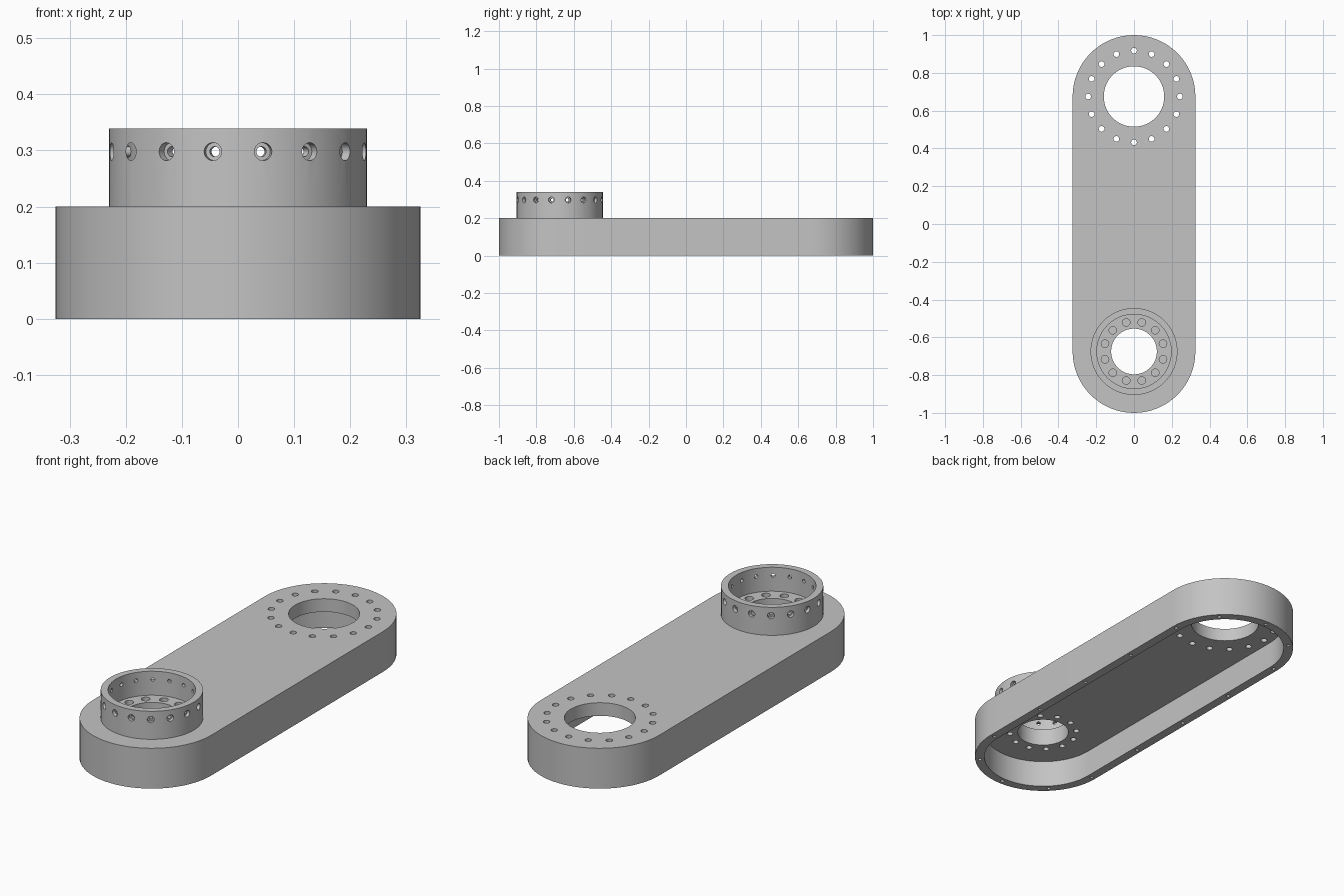
import bpy, bmesh
from math import pi, cos, sin, radians
from mathutils import Matrix, Vector

if "Cube" in bpy.data.objects:
    bpy.data.objects.remove(bpy.data.objects["Cube"], do_unlink=True)

grey = bpy.data.materials.new("plain grey")
grey.use_nodes = True
colour = (0.55, 0.55, 0.55, 1)
grey.diffuse_color = colour
grey.node_tree.nodes["Principled BSDF"].inputs["Base Color"].default_value = colour

END = 0.675          # distance of each arm end centre from the middle
RADIUS = 0.325       # radius of the rounded ends
HEIGHT = 0.2
CAVITY_TOP = 0.135
RIM = 0.045


def make_object(name, bm):
    bmesh.ops.recalc_face_normals(bm, faces=bm.faces)
    mesh = bpy.data.meshes.new(name)
    bm.to_mesh(mesh)
    bm.free()
    mesh.materials.append(grey)
    obj = bpy.data.objects.new(name, mesh)
    bpy.context.collection.objects.link(obj)
    return obj


def slot(name, radius, z0, z1, steps=32):
    """Prism with two straight sides and two round ends."""
    bm = bmesh.new()
    points = []
    for side in (1, -1):
        for i in range(steps + 1):
            a = pi * i / steps
            points.append((side * radius * cos(a), side * (END + radius * sin(a)), z0))
    face = bm.faces.new([bm.verts.new(p) for p in points])
    top = bmesh.ops.extrude_face_region(bm, geom=[face])["geom"]
    verts = [v for v in top if isinstance(v, bmesh.types.BMVert)]
    bmesh.ops.translate(bm, verts=verts, vec=(0, 0, z1 - z0))
    return make_object(name, bm)


def add_rod(bm, start, end, radius, sides=20):
    start, end = Vector(start), Vector(end)
    axis = end - start
    turn = axis.to_track_quat('Z', 'Y').to_matrix().to_4x4()
    bmesh.ops.create_cone(bm, cap_ends=True, segments=sides, radius1=radius,
                          radius2=radius, depth=axis.length,
                          matrix=Matrix.Translation((start + end) / 2) @ turn)


def circle_points(y, radius, count, offset=0):
    for i in range(count):
        a = radians(offset) + 2 * pi * i / count
        yield radius * cos(a), y + radius * sin(a)


def cut(obj, cutter):
    cutter.hide_render = True
    mod = obj.modifiers.new("cut", 'BOOLEAN')
    mod.operation = 'DIFFERENCE'
    mod.solver = 'EXACT'
    mod.object = cutter
    bpy.context.view_layer.objects.active = obj
    bpy.ops.object.modifier_apply(modifier=mod.name)
    bpy.data.objects.remove(cutter, do_unlink=True)


def smooth(obj):
    bpy.ops.object.select_all(action='DESELECT')
    obj.select_set(True)
    bpy.context.view_layer.objects.active = obj
    bpy.ops.object.shade_smooth_by_angle(angle=radians(30))


# Arm shell, open underneath
arm = slot("arm_shell", RADIUS, 0, HEIGHT)
cut(arm, slot("cavity_cutter", RADIUS - RIM, -0.1, CAVITY_TOP))

# Bores, bolt circles and rim screw holes
bm = bmesh.new()
add_rod(bm, (0, END, 0.05), (0, END, 0.3), 0.16, 64)
add_rod(bm, (0, -END, 0.05), (0, -END, 0.3), 0.121, 64)
for x, y in circle_points(END, 0.243, 16):
    add_rod(bm, (x, y, 0.05), (x, y, 0.3), 0.015)
for x, y in circle_points(-END, 0.159, 12, 15):
    add_rod(bm, (x, y, 0.05), (x, y, 0.18), 0.014)
rim_mid = RADIUS - RIM / 2
rim_holes = [(s * rim_mid, END * k / 2) for s in (1, -1) for k in range(-2, 3)]
for side in (1, -1):
    for a in (45, 90, 135):
        rim_holes.append((rim_mid * cos(radians(a)),
                          side * (END + rim_mid * sin(radians(a)))))
for x, y in rim_holes:
    add_rod(bm, (x, y, -0.02), (x, y, 0.06), 0.009, 12)
cut(arm, make_object("hole_cutter", bm))
smooth(arm)

# Flanged collar: a turned L-shaped section
bm = bmesh.new()
section = [(0.121, 0.2), (0.23, 0.2), (0.23, 0.339), (0.197, 0.339),
           (0.197, 0.22), (0.121, 0.22)]
verts = [bm.verts.new((r, 0, z)) for r, z in section]
edges = [bm.edges.new((verts[i], verts[i - 1])) for i in range(len(verts))]
bmesh.ops.spin(bm, geom=verts + edges, cent=(0, 0, 0), axis=(0, 0, 1),
               angle=2 * pi, steps=64, use_merge=True)
bmesh.ops.remove_doubles(bm, verts=bm.verts, dist=0.0001)
bmesh.ops.translate(bm, verts=bm.verts, vec=(0, -END, 0))
collar = make_object("collar", bm)

# Floor bolt holes and radial screw holes with wide outer ends
bm = bmesh.new()
for x, y in circle_points(-END, 0.159, 12, 15):
    add_rod(bm, (x, y, 0.15), (x, y, 0.25), 0.02)
cut(collar, make_object("floor_hole_cutter", bm))
for inner, radius in ((0.18, 0.009), (0.213, 0.016)):
    bm = bmesh.new()
    starts = circle_points(-END, inner, 16, 11.25)
    ends = circle_points(-END, 0.26, 16, 11.25)
    for (x0, y0), (x1, y1) in zip(starts, ends):
        add_rod(bm, (x0, y0, 0.298), (x1, y1, 0.298), radius)
    cut(collar, make_object("radial_hole_cutter", bm))
smooth(collar)
